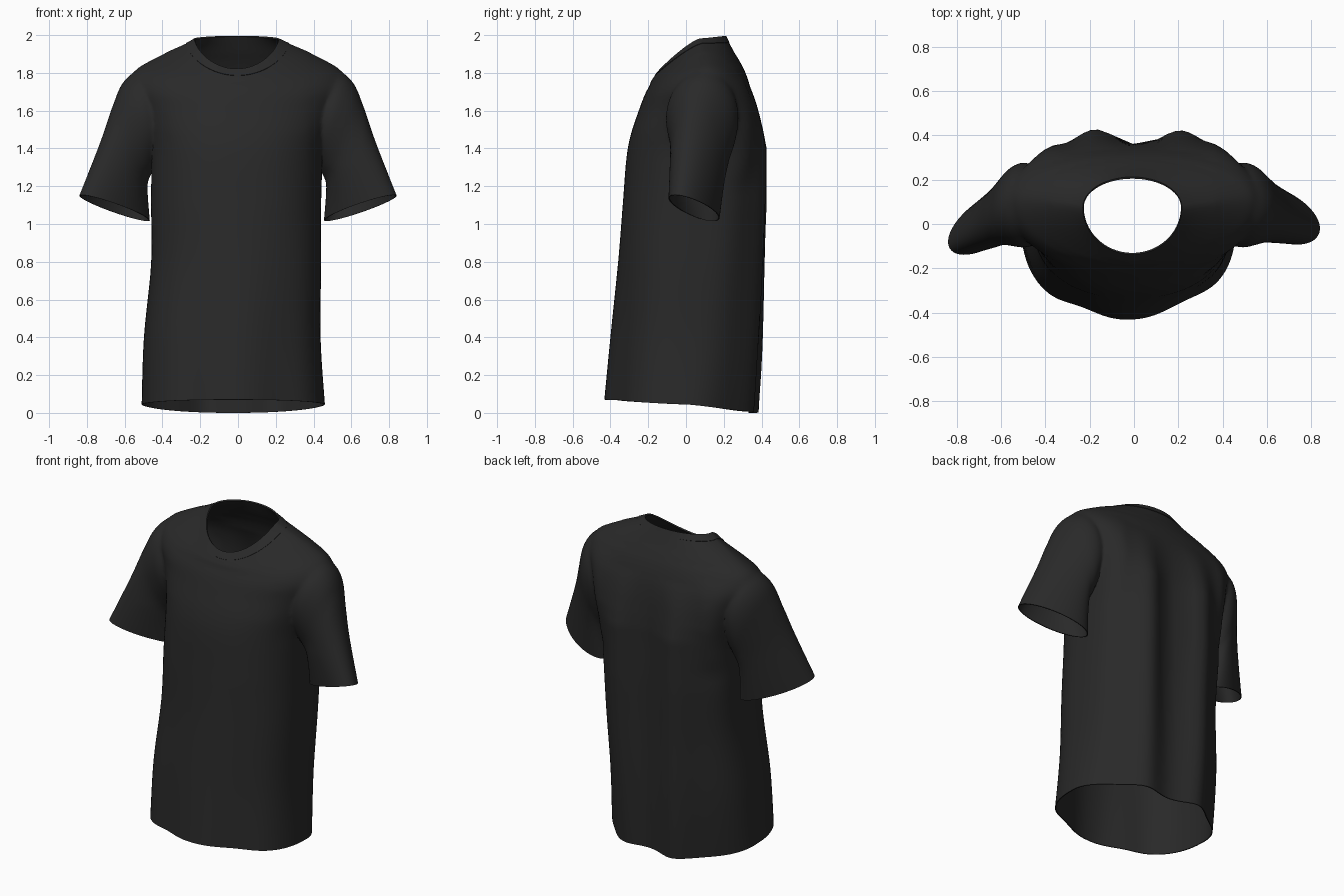
import bpy, bmesh, math

if "Cube" in bpy.data.objects:
    bpy.data.objects.remove(bpy.data.objects["Cube"])

cloth = bpy.data.materials.new("charcoal_cloth")
cloth.diffuse_color = (0.022, 0.022, 0.022, 1)
cloth.use_nodes = True
cloth.node_tree.nodes["Principled BSDF"].inputs["Base Color"].default_value = cloth.diffuse_color
opening = bpy.data.materials.new("opening")   # marks caps that are cut away


def spline(keys, steps):
    """Catmull-Rom interpolation through rows of ring parameters."""
    out = []
    for i in range(len(keys) - 1):
        a, b, c, d = (keys[max(0, min(len(keys) - 1, i + k))] for k in (-1, 0, 1, 2))
        for j in range(steps):
            t = j / steps
            out.append([0.5 * (2 * q + (r - p) * t + (2 * p - 5 * q + 4 * r - s) * t * t
                               + (3 * q - p - 3 * r + s) * t ** 3)
                        for p, q, r, s in zip(a, b, c, d)])
    return out + [list(keys[-1])]


def loft(name, rings, caps):
    bm = bmesh.new()
    rows = [[bm.verts.new(p) for p in ring] for ring in rings]
    n = len(rows[0])
    for lo, hi in zip(rows, rows[1:]):
        for i in range(n):
            k = (i + 1) % n
            bm.faces.new((lo[i], lo[k], hi[k], hi[i]))
    if caps:
        for row in (rows[0], rows[-1]):
            mid = bm.verts.new([sum(v.co[k] for v in row) / n for k in range(3)])
            for i in range(n):
                bm.faces.new((row[i], row[(i + 1) % n], mid)).material_index = 1
    bmesh.ops.recalc_face_normals(bm, faces=bm.faces)
    me = bpy.data.meshes.new(name)
    bm.to_mesh(me)
    bm.free()
    ob = bpy.data.objects.new(name, me)
    bpy.context.collection.objects.link(ob)
    me.materials.append(cloth)
    if caps:
        me.materials.append(opening)
    return ob


def clamp(v):
    return max(0, min(1, v))


def bump(x, centre, width):
    return math.exp(-((x - centre) / width) ** 2)


def body_ring(key, n=96):
    """Egg-shaped ring with separate front, side and back heights."""
    zf, zs, zb, xl, xr, yf, yb, ym = key
    w = clamp((1.85 - zs) / 0.35)                      # fades out towards the neck
    low = clamp(1 - zs / 1.1)                          # grows towards the hem
    fold = (0.085 - 0.01 * low) * clamp((1.75 - zs) / 0.35)
    blade = 0.05 * clamp(1 - ((zs - 1.5) / 0.3) ** 2)
    pts = []
    for i in range(n):
        a = 2 * math.pi * i / n
        c, s = math.cos(a), math.sin(a)
        e = 2 / (2 + (1.8 - 1.7 * low if s > 0 else 0.3) * w)
        x = (xl + xr) / 2 + (xr - xl) / 2 * math.copysign(abs(c) ** e, c)
        u = abs(s) ** e
        y = ym + u * ((yb if s > 0 else yf) - ym)
        if s > 0:   # two hanging folds down the back, fullness behind the arms
            y += fold * u * s * (bump(x, 0.22, 0.125) + bump(x, -0.18, 0.125))
            y += blade * u * bump(abs(x), 0.42, 0.1)
        else:       # slack in the front near the hem
            y += low * u * (0.05 * bump(x, 0.25, 0.15) + 0.035 * bump(x, -0.25, 0.12))
        pts.append((x, y, zs + ((zb if s > 0 else zf) - zs) * u ** 1.3))
    return pts


def sleeve_ring(key, side, n=64):
    xo, zo, xi, zi, yo, yi, hw = key
    if side < 0:
        yo -= 0.06 * clamp((1.8 - zo) / 0.65)
        xi += 0.012
    tilt = 0.025 * clamp((1.45 - zo) / 0.3)
    pts = []
    for i in range(n):
        a = 2 * math.pi * i / n
        t = (1 + math.cos(a)) / 2
        pts.append((side * (xi + (xo - xi) * t), yi + (yo - yi) * t + hw * math.sin(a),
                    zi + (zo - zi) * t - tilt * math.sin(a)))
    return pts


# Torso from hem to neckline: z front/side/back, x left/right, y front/back/side
body_keys = [
    (0.07, 0.045, 0.0, -0.51, 0.46, -0.435, 0.325, 0.0),
    (0.42, 0.40, 0.38, -0.498, 0.437, -0.40, 0.335, 0.0),
    (0.80, 0.79, 0.78, -0.46, 0.44, -0.36, 0.34, 0.01),
    (1.10, 1.10, 1.10, -0.46, 0.44, -0.335, 0.345, 0.03),
    (1.35, 1.35, 1.35, -0.46, 0.45, -0.315, 0.345, 0.05),
    (1.48, 1.50, 1.50, -0.475, 0.475, -0.29, 0.35, 0.06),
    (1.60, 1.62, 1.62, -0.515, 0.515, -0.25, 0.35, 0.075),
    (1.68, 1.73, 1.72, -0.565, 0.565, -0.22, 0.34, 0.09),
    (1.73, 1.81, 1.80, -0.55, 0.55, -0.195, 0.315, 0.10),
    (1.755, 1.86, 1.86, -0.475, 0.475, -0.185, 0.285, 0.10),
    (1.77, 1.91, 1.91, -0.375, 0.375, -0.176, 0.255, 0.095),
    (1.785, 1.955, 1.96, -0.275, 0.27, -0.165, 0.228, 0.085),
    (1.82, 1.98, 1.995, -0.23, 0.215, -0.135, 0.21, 0.075),
]
body_rings = [body_ring(k) for k in spline(body_keys, 6)]
shirt = loft("shirt_body", body_rings, True)

# Sleeves: outer x z, inner x z, y outer/inner, half depth
sleeve_keys = [
    (0.38, 1.74, 0.34, 1.42, 0.08, 0.08, 0.12),
    (0.53, 1.805, 0.41, 1.35, 0.09, 0.08, 0.19),
    (0.615, 1.745, 0.44, 1.28, 0.08, 0.09, 0.185),
    (0.665, 1.62, 0.465, 1.22, 0.055, 0.095, 0.16),
    (0.73, 1.43, 0.465, 1.14, 0.02, 0.10, 0.14),
    (0.84, 1.15, 0.455, 1.02, -0.02, 0.105, 0.12),
]
bpy.context.view_layer.objects.active = shirt
for side in (-1, 1):
    sleeve = loft("sleeve", [sleeve_ring(k, side) for k in spline(sleeve_keys, 6)], True)
    mod = shirt.modifiers.new("join_sleeve", 'BOOLEAN')
    mod.operation, mod.solver, mod.object = 'UNION', 'EXACT', sleeve
    bpy.ops.object.modifier_apply(modifier=mod.name)
    bpy.data.objects.remove(sleeve)

# Open the hem, cuffs and neck, then soften the armholes
bm = bmesh.new()
bm.from_mesh(shirt.data)
bmesh.ops.delete(bm, geom=[f for f in bm.faces if f.material_index == 1], context='FACES')
soft = [v for v in bm.verts if 0.38 < abs(v.co.x) < 0.66 and v.co.z > 1.32 and not v.is_boundary]
for _ in range(8):
    bmesh.ops.smooth_vert(bm, verts=soft, factor=0.5, use_axis_x=True, use_axis_y=True, use_axis_z=True)
bm.to_mesh(shirt.data)
bm.free()
shirt.data.materials.pop(index=1)

# Collar band lying on the neckline
collar = loft("collar", body_rings[-7:], False)

for ob, thick, off in ((shirt, 0.006, -1), (collar, 0.003, 1)):
    mod = ob.modifiers.new("cloth_thickness", 'SOLIDIFY')
    mod.thickness, mod.offset = thick, off
    bpy.ops.object.select_all(action='DESELECT')
    ob.select_set(True)
    bpy.context.view_layer.objects.active = ob
    bpy.ops.object.modifier_apply(modifier=mod.name)
    bpy.ops.object.shade_smooth_by_angle(angle=math.radians(50))
